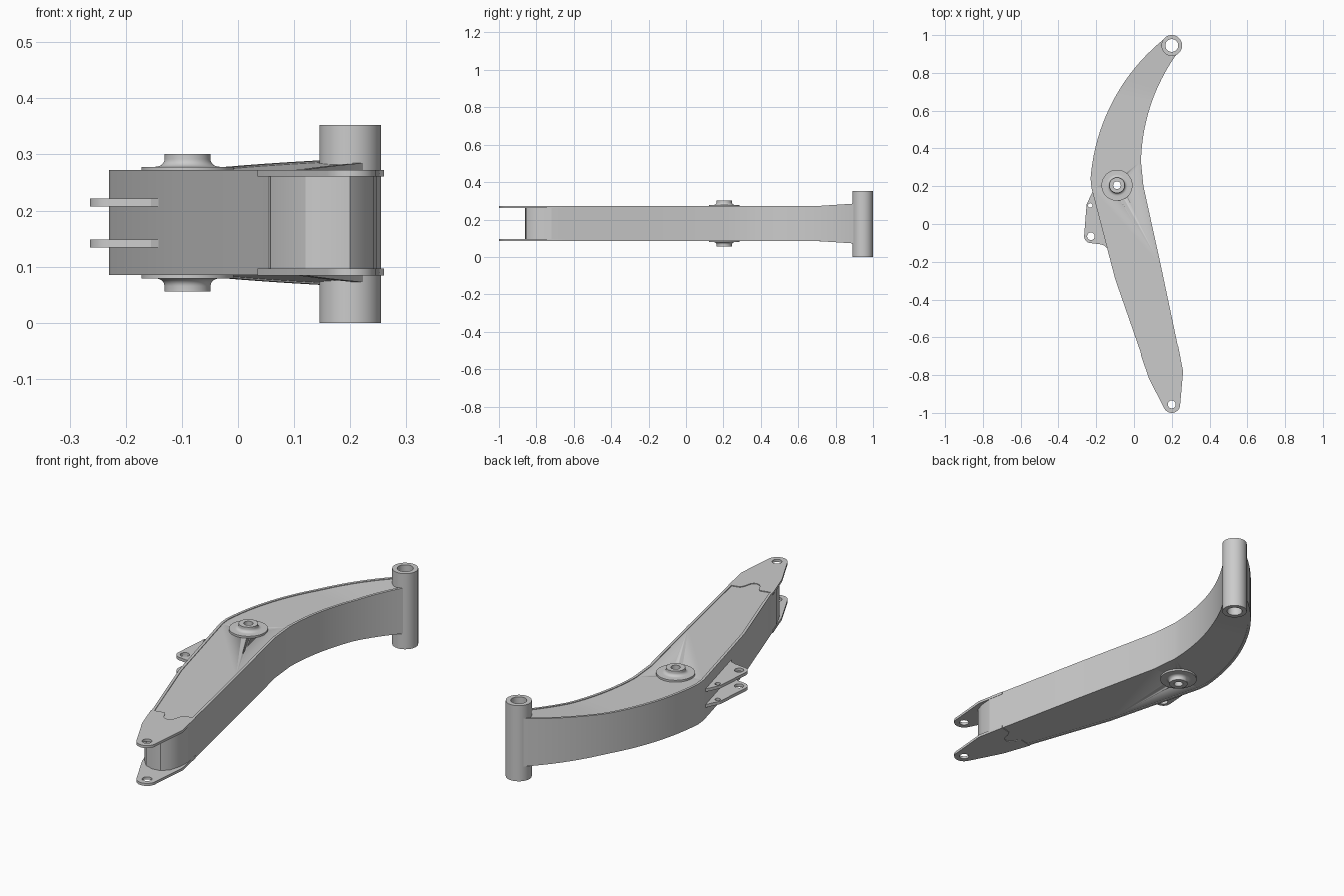
import bpy, bmesh, math
from mathutils import Vector

if "Cube" in bpy.data.objects:
    bpy.data.objects.remove(bpy.data.objects["Cube"])

MID = 0.1785                      # mid-height of the box section
TUBE, BOSS, TIP = (0.2, 0.945), (-0.09, 0.205), (0.2, -0.955)


def finish(name, bm, angle=28):
    bmesh.ops.remove_doubles(bm, verts=bm.verts, dist=1e-5)
    bmesh.ops.recalc_face_normals(bm, faces=bm.faces)
    me = bpy.data.meshes.new(name)
    bm.to_mesh(me)
    bm.free()
    me.shade_smooth()
    me.set_sharp_from_angle(angle=math.radians(angle))
    ob = bpy.data.objects.new(name, me)
    bpy.context.collection.objects.link(ob)
    return ob


def circle(c, r, a0=0, a1=360, n=32):
    full = abs(a1 - a0) == 360
    steps = n if full else n - 1
    return [(c[0] + r * math.cos(math.radians(a0 + (a1 - a0) * i / steps)),
             c[1] + r * math.sin(math.radians(a0 + (a1 - a0) * i / steps))) for i in range(n)]


def arc3(a, b, c, n=20):
    """Circular arc from a through b to c."""
    (ax, ay), (bx, by), (cx, cy) = a, b, c
    d = 2 * (ax * (by - cy) + bx * (cy - ay) + cx * (ay - by))
    qa, qb, qc = ax * ax + ay * ay, bx * bx + by * by, cx * cx + cy * cy
    ux = (qa * (by - cy) + qb * (cy - ay) + qc * (ay - by)) / d
    uy = (qa * (cx - bx) + qb * (ax - cx) + qc * (bx - ax)) / d
    t0, t1 = math.atan2(ay - uy, ax - ux), math.atan2(cy - uy, cx - ux)
    dt = (t1 - t0 + math.pi) % (2 * math.pi) - math.pi
    r = math.hypot(ax - ux, ay - uy)
    return [(ux + r * math.cos(t0 + dt * i / n), uy + r * math.sin(t0 + dt * i / n))
            for i in range(n + 1)]


def offset(path, d):
    out = []
    for i, p in enumerate(path):
        t = Vector(path[min(i + 1, len(path) - 1)]) - Vector(path[max(i - 1, 0)])
        t.normalize()
        out.append((p[0] - t.y * d, p[1] + t.x * d))
    return out


def ribbon(name, side_a, side_b, h0, h1):
    """Solid strip between two paths; heights are from MID and flare to the tube."""
    bm = bmesh.new()
    rings = []
    for a, b in zip(side_a, side_b):
        ring = []
        for p, h in ((a, h0), (b, h0), (b, h1), (a, h1)):
            flare = max(0, p[1] - 0.7) * 0.065
            ring.append(bm.verts.new((p[0], p[1], MID + h + math.copysign(flare, h))))
        rings.append(ring)
    for r, s in zip(rings, rings[1:]):
        for k in range(4):
            bm.faces.new((r[k], r[(k + 1) % 4], s[(k + 1) % 4], s[k]))
    bm.faces.new(rings[0])
    bm.faces.new(rings[-1])
    return finish(name, bm)


def prism(name, loops, z0, z1):
    """Flat plate from an outline plus hole loops."""
    cu = bpy.data.curves.new(name, 'CURVE')
    cu.dimensions, cu.fill_mode, cu.extrude = '2D', 'BOTH', (z1 - z0) / 2
    for loop in loops:
        sp = cu.splines.new('POLY')
        sp.points.add(len(loop) - 1)
        for pt, p in zip(sp.points, loop):
            pt.co = (p[0], p[1], 0, 1)
        sp.use_cyclic_u = True
    tmp = bpy.data.objects.new(name + "_outline", cu)
    bpy.context.collection.objects.link(tmp)
    bpy.context.view_layer.update()
    bm = bmesh.new()
    bm.from_mesh(tmp.evaluated_get(bpy.context.evaluated_depsgraph_get()).to_mesh())
    bpy.data.objects.remove(tmp)
    bmesh.ops.translate(bm, verts=bm.verts, vec=(0, 0, (z0 + z1) / 2))
    return finish(name, bm)


def lathe(name, c, profile, n=48):
    """Revolve a closed (radius, z) profile about a vertical axis."""
    bm = bmesh.new()
    rings = [[bm.verts.new((x, y, z)) for x, y in circle(c, r, n=n)] for r, z in profile]
    for i, r in enumerate(rings):
        s = rings[(i + 1) % len(rings)]
        for k in range(n):
            bm.faces.new((r[k], r[(k + 1) % n], s[(k + 1) % n], s[k]))
    return finish(name, bm)


def drill(ob, c, r):
    bm = bmesh.new()
    bmesh.ops.create_cone(bm, cap_ends=True, segments=32, radius1=r, radius2=r, depth=1)
    bmesh.ops.translate(bm, verts=bm.verts, vec=(c[0], c[1], MID))
    cutter = finish("cutter", bm)
    cutter.hide_render = True
    mod = ob.modifiers.new("bore", 'BOOLEAN')
    mod.operation, mod.solver, mod.object = 'DIFFERENCE', 'EXACT', cutter
    bpy.context.view_layer.update()
    dg = bpy.context.evaluated_depsgraph_get()
    me = bpy.data.meshes.new_from_object(ob.evaluated_get(dg))
    ob.modifiers.clear()
    ob.data = me
    bpy.data.objects.remove(cutter)


# Box-section side walls
left = arc3((0.16, 0.98), (-0.09, 0.69), (-0.23, 0.24)) + [
    (-0.225, 0.19), (-0.1, -0.29), (0.032, -0.67), (0.055, -0.745)]
right = arc3((0.225, 0.898), (0.07, 0.567), (0.037, 0.33)) + [
    (0.05, 0.2), (0.14, -0.21), (0.235, -0.66), (0.247, -0.72)]
ribbon("left_wall", left, offset(left, 0.012), -0.0935, 0.0935)
ribbon("right_wall", right, offset(right, -0.012), -0.0935, 0.0935)

# Rounded closing plate between the fork ears
nose = [(0.058, -0.75), (0.09, -0.815), (0.12, -0.848), (0.16, -0.86),
        (0.2, -0.855), (0.228, -0.825), (0.242, -0.78), (0.247, -0.72)]
ribbon("fork_closing_plate", nose, offset(nose, 0.01), -0.084, 0.084)

# Top and bottom cover plates, slightly recessed between the walls
in_l, in_r = offset(left, 0.004), offset(right, -0.004)
for name, s in (("top_plate", 1), ("bottom_plate", -1)):
    plate = ribbon(name, in_l, in_r, s * 0.083, s * 0.0905)
    drill(plate, BOSS, 0.03)
    drill(plate, TUBE, 0.045)

# Fork ears with the stepped seam
seam = [(0.035, -0.69), (0.095, -0.677), (0.107, -0.69), (0.116, -0.712), (0.128, -0.723),
        (0.143, -0.726), (0.156, -0.722), (0.165, -0.71), (0.172, -0.68), (0.182, -0.66),
        (0.234, -0.647)]
ear = seam + [(0.26, -0.78)] + circle(TIP, 0.045, 5, -155, 16) + [(0.08, -0.82)]
for name, s in (("top_fork_ear", 1), ("bottom_fork_ear", -1)):
    z = sorted((MID + s * 0.082, MID + s * 0.094))
    prism(name, [ear, circle(TIP, 0.021)], *z)

# Vertical pivot tube at the far end
lathe("pivot_tube", TUBE, [(0.034, 0), (0.055, 0), (0.055, 0.352), (0.034, 0.352)])

# Flanged boss passing through the bend
half = [(0.02, 0.1225), (0.041, 0.1225), (0.041, 0.113)]
half += [(0.057 - 0.016 * math.cos(a), 0.113 - 0.0135 * math.sin(a))
         for a in (math.radians(15 * i) for i in range(1, 7))]
half += [(0.082, 0.0995), (0.082, 0.09), (0.041, 0.085)]
lathe("pivot_boss", BOSS, [(r, MID + z) for r, z in half]
      + [(r, MID - z) for r, z in reversed(half)])

# Pair of side lugs
lug = ([(-0.205, 0.185), (-0.222, 0.165)] + circle((-0.232, 0.098), 0.02, 150, 190, 5)
       + circle((-0.228, -0.065), 0.036, 175, 265, 10)
       + [(-0.175, -0.108), (-0.155, -0.115), (-0.137, -0.135), (-0.13, -0.13)])
for name, z in (("upper_lug", 0.207), ("lower_lug", 0.134)):
    prism(name, [lug, circle((-0.232, 0.098), 0.012, n=20), circle((-0.228, -0.065), 0.02)],
          z, z + 0.014)
